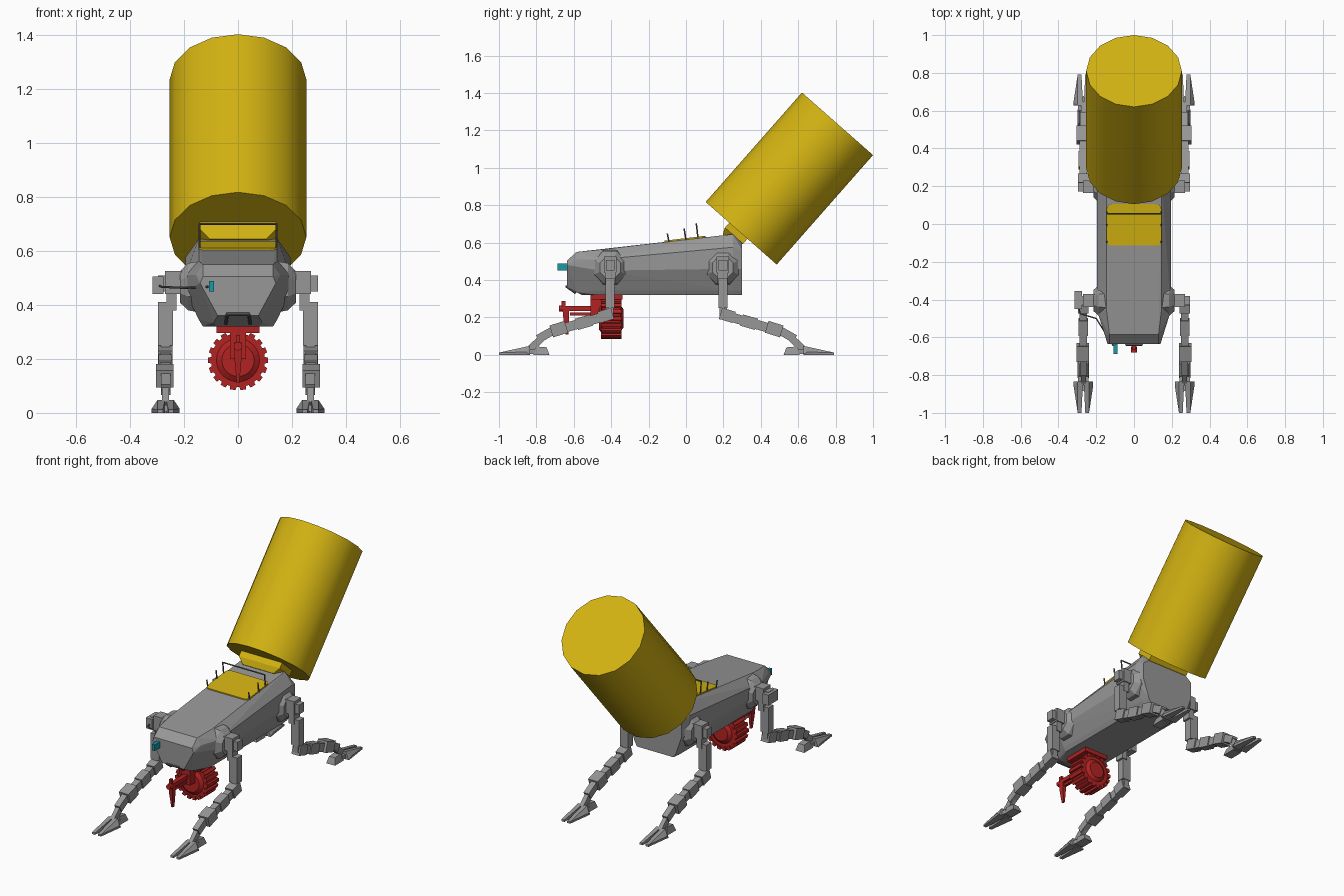
import bpy, bmesh, math
from mathutils import Vector, Matrix

if "Cube" in bpy.data.objects:
    bpy.data.objects.remove(bpy.data.objects["Cube"])


def material(name, rgb):
    m = bpy.data.materials.new(name)
    m.use_nodes = True
    m.diffuse_color = (*rgb, 1)
    m.node_tree.nodes["Principled BSDF"].inputs["Base Color"].default_value = (*rgb, 1)
    return m


GREY = material("body grey", (0.31, 0.31, 0.31))
DARK = material("dark grey", (0.12, 0.12, 0.12))
YELLOW = material("yellow", (0.65, 0.45, 0.006))
RED = material("red", (0.45, 0.016, 0.016))
TEAL = material("teal", (0.01, 0.32, 0.38))


def finish(name, bm, mat):
    bmesh.ops.recalc_face_normals(bm, faces=bm.faces)
    me = bpy.data.meshes.new(name)
    bm.to_mesh(me)
    bm.free()
    me.materials.append(mat)
    ob = bpy.data.objects.new(name, me)
    bpy.context.collection.objects.link(ob)
    return ob


def hull(name, pts, mat):
    """Convex solid around the given points."""
    bm = bmesh.new()
    for p in pts:
        bm.verts.new(p)
    res = bmesh.ops.convex_hull(bm, input=bm.verts)
    inside = [v for v in res["geom_interior"] if isinstance(v, bmesh.types.BMVert)]
    bmesh.ops.delete(bm, geom=inside, context="VERTS")
    bmesh.ops.dissolve_limit(bm, angle_limit=0.02, verts=bm.verts, edges=bm.edges)
    return finish(name, bm, mat)


def box(name, lo, hi, mat):
    return hull(name, [(x, y, z) for x in (lo[0], hi[0])
                       for y in (lo[1], hi[1]) for z in (lo[2], hi[2])], mat)


def rod(name, a, b, r, mat, sides=8, r2=None):
    a, b = Vector(a), Vector(b)
    bm = bmesh.new()
    turn = (b - a).to_track_quat("Z", "Y").to_matrix().to_4x4()
    bmesh.ops.create_cone(bm, cap_ends=True, segments=sides, radius1=r,
                          radius2=r if r2 is None else r2, depth=(b - a).length,
                          matrix=Matrix.Translation((a + b) / 2) @ turn)
    return finish(name, bm, mat)


def smooth(ob):
    bpy.ops.object.select_all(action="DESELECT")
    ob.select_set(True)
    bpy.context.view_layer.objects.active = ob
    bpy.ops.object.shade_smooth_by_angle(angle=math.radians(30))


# Faceted hull: y, then half-width and height pairs around each section
sections = [
    (-0.635, [(0.13, 0.505), (0.14, 0.48), (0.075, 0.36)]),
    (-0.585, [(0.13, 0.55), (0.155, 0.51), (0.09, 0.335)]),
    (-0.46, [(0.145, 0.562), (0.195, 0.51), (0.195, 0.45), (0.145, 0.345), (0.13, 0.32)]),
    (0.25, [(0.145, 0.645), (0.195, 0.575), (0.195, 0.46), (0.145, 0.345), (0.13, 0.32)]),
    (0.30, [(0.13, 0.6), (0.18, 0.56), (0.18, 0.46), (0.14, 0.345), (0.125, 0.32)]),
]
hull("body", [(s * w, y, z) for y, ring in sections for w, z in ring for s in (-1, 1)]
     + [(s * 0.08, -0.555, 0.32) for s in (-1, 1)], GREY)


# Legs: u runs outward from the hip along the body
def leg(tag, sx, sy, hip):
    def place(pts):
        return [(sx * x, hip + sy * u, z) for x, u, z in pts]

    def block(part, x, u, z):
        hull(f"{tag}_{part}", place([(a, b, c) for a in x for b in u for c in z]), GREY)

    def link(part, p, q, thick, x):
        d = Vector((q[0] - p[0], q[1] - p[1])).normalized() * thick / 2
        hull(f"{tag}_{part}", place([(a, e[0] - s * d.y, e[1] + s * d.x)
                                     for a in x for e in (p, q) for s in (-1, 1)]), GREY)

    # octagonal hip housing
    octa = [(math.cos(a), math.sin(a)) for a in (math.pi * (i + 0.5) / 4 for i in range(8))]
    hull(f"{tag}_hip_housing", place([(x, r * c, 0.467 + 1.05 * r * s)
                                      for x, r in ((0.13, 0.1), (0.185, 0.09), (0.215, 0.06))
                                      for c, s in octa]), GREY)
    block("hip_axle", (0.19, 0.27), (-0.034, 0.034), (0.44, 0.525))
    block("hip_cap", (0.27, 0.297), (-0.024, 0.024), (0.45, 0.508))
    block("hip_link", (0.228, 0.265), (-0.028, 0.028), (0.38, 0.45))
    block("upper_leg", (0.24, 0.296), (-0.022, 0.026), (0.25, 0.41))
    block("upper_leg_end", (0.252, 0.286), (-0.018, 0.022), (0.19, 0.26))
    link("knee", (-0.012, 0.222), (0.06, 0.2), 0.062, (0.242, 0.296))
    link("thigh", (0.05, 0.2), (0.25, 0.142), 0.05, (0.25, 0.288))
    link("thigh_cover", (0.1, 0.186), (0.18, 0.163), 0.062, (0.244, 0.294))
    link("shin_joint", (0.235, 0.15), (0.315, 0.125), 0.066, (0.238, 0.304))
    link("shin", (0.305, 0.13), (0.385, 0.085), 0.045, (0.25, 0.286))
    link("ankle", (0.36, 0.095), (0.435, 0.025), 0.038, (0.255, 0.281))
    hull(f"{tag}_heel", place([(0.268 + s * w, u, z) for s in (-1, 1) for w, u, z in
         ((0.03, 0.325, 0), (0.03, 0.41, 0), (0.02, 0.34, 0.04), (0.02, 0.4, 0.045))]), GREY)
    # tapered foot with two toes
    block("foot_bridge", (0.24, 0.296), (0.4, 0.48), (0.005, 0.03))
    for s, side in ((-1, "inner"), (1, "outer")):
        hull(f"{tag}_{side}_toe", place([(0.268 + s * w, u, z) for w, u, z in (
            (0.002, 0.43, 0), (0.052, 0.43, 0), (0.052, 0.45, 0.015), (0.03, 0.595, 0),
            (0.01, 0.595, 0), (0.03, 0.595, 0.012), (0.01, 0.595, 0.012),
            (0.002, 0.43, 0.048), (0.03, 0.43, 0.048))]), GREY)


for sx, side in ((1, "left"), (-1, "right")):
    leg(f"front_{side}", sx, -1, -0.405)
    leg(f"rear_{side}", sx, 1, 0.197)

# Large tilted tank and its neck
base, top = Vector((0, 0.295, 0.65)), Vector((0, 0.81, 1.235))
smooth(rod("tank", base, top, 0.253, YELLOW, 16))
axis = (top - base).normalized()
across = Vector((0, axis.z, -axis.y))
foot = base - axis * 0.07 - across * 0.02
hull("tank_neck", [foot + axis * h + across * s * d + Vector((t * w, 0, 0))
                   for h, d, w in ((0, 0.05, 0.105), (0.035, 0.065, 0.14), (0.075, 0.065, 0.14))
                   for s in (-1, 1) for t in (-1, 1)], YELLOW)


# Rounded yellow deck plate lying on the sloped roof
def roof(y):
    return 0.615 + 0.119 * y


corners = [(sx * (0.12 + 0.025 * math.cos(a)), -0.005 + sy * (0.085 + 0.025 * math.sin(a)))
           for sx in (-1, 1) for sy in (-1, 1) for a in (0, math.pi / 6, math.pi / 3, math.pi / 2)]
hull("deck_plate", [(x, y, roof(y) + h) for x, y in corners for h in (-0.005, 0.009)], YELLOW)

# Deck posts and the rear cross rail
for sx, side in ((1, "left"), (-1, "right")):
    for label, y, h in (("front", -0.09, 0.045), ("middle", 0.0, 0.06), ("rear", 0.065, 0.078)):
        rod(f"{label}_{side}_post", (sx * 0.143, y, roof(y) - 0.005),
            (sx * 0.143, y - 0.01, roof(y) + h), 0.004, DARK)
rod("deck_rail", (-0.145, 0.055, 0.7), (0.145, 0.055, 0.7), 0.004, DARK)

# Front sensor, its cable box and cable
box("sensor", (-0.108, -0.688, 0.45), (-0.088, -0.63, 0.488), TEAL)
box("cable_box", (-0.316, -0.45, 0.44), (-0.275, -0.355, 0.505), GREY)
path = [(-0.29, -0.45, 0.47), (-0.285, -0.475, 0.467), (-0.2, -0.5, 0.463), (-0.11, -0.645, 0.467)]
for i in range(3):
    rod(f"cable_{i + 1}", path[i], path[i + 1], 0.004, DARK, 6)

# Front tow handle
for s, side in ((1, "left"), (-1, "right")):
    rod(f"tow_handle_{side}", (s * 0.045, -0.59, 0.33), (s * 0.04, -0.64, 0.365), 0.006, DARK)
rod("tow_handle_bar", (-0.042, -0.64, 0.365), (0.042, -0.64, 0.365), 0.006, DARK)

# Red toothed drum slung under the nose
C = 0.195
box("drum_mount", (-0.08, -0.51, 0.295), (0.08, -0.34, 0.322), RED)
smooth(rod("drum", (0, -0.45, C), (0, -0.35, C), 0.1, RED, 32))
rod("drum_front_hub", (0, -0.45, C), (0, -0.465, C), 0.08, RED, 24, 0.06)
rod("drum_rear_hub", (0, -0.35, C), (0, -0.335, C), 0.07, RED, 24, 0.05)
for i in range(18):
    a = 2 * math.pi * (i + 0.5) / 18
    out, side = Vector((math.sin(a), 0, math.cos(a))), Vector((math.cos(a), 0, -math.sin(a)))
    hull(f"drum_tooth_{i + 1}", [Vector((0, y, C)) + out * r + side * s * w
                                 for y in (-0.455, -0.345) for r, w in ((0.09, 0.013), (0.111, 0.01))
                                 for s in (-1, 1)], RED)

# Tool arm reaching forward, with a hanging blade
box("arm_bracket", (-0.03, -0.51, 0.2), (0.03, -0.45, 0.3), RED)
box("arm", (-0.014, -0.66, 0.235), (0.014, -0.5, 0.26), RED)
box("arm_lower_rail", (-0.009, -0.62, 0.21), (0.009, -0.5, 0.226), RED)
rod("arm_tip", (0, -0.68, 0.247), (0, -0.65, 0.247), 0.016, RED, 12)
box("arm_pin", (-0.007, -0.665, 0.255), (0.007, -0.645, 0.288), RED)
hull("hanging_blade", [(s * w, y, z) for s in (-1, 1) for w, y, z in
                       ((0.014, -0.66, 0.24), (0.014, -0.625, 0.24), (0.012, -0.655, 0.19),
                        (0.005, -0.645, 0.11), (0.005, -0.628, 0.11))], RED)
